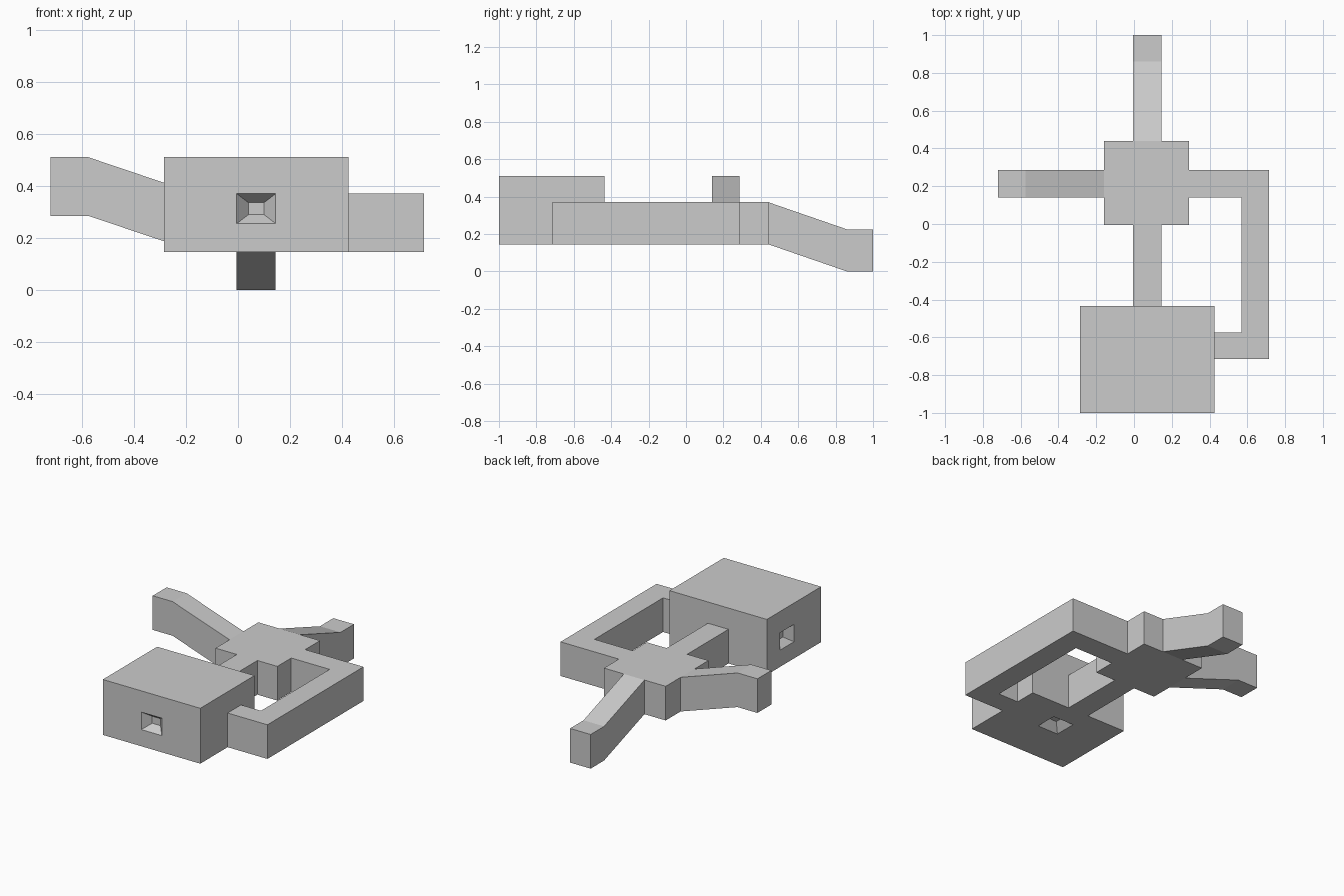
import bpy, bmesh
from math import pi, sqrt
from mathutils import Matrix, Vector

cube = bpy.data.objects.get("Cube")
if cube:
    bpy.data.objects.remove(cube, do_unlink=True)

grey = bpy.data.materials.new("plain_grey")
grey.use_nodes = True
colour = (0.6, 0.6, 0.6, 1)
grey.diffuse_color = colour
grey.node_tree.nodes["Principled BSDF"].inputs["Base Color"].default_value = colour


def finish(name, bm):
    bmesh.ops.recalc_face_normals(bm, faces=bm.faces)
    mesh = bpy.data.meshes.new(name)
    bm.to_mesh(mesh)
    bm.free()
    mesh.materials.append(grey)
    obj = bpy.data.objects.new(name, mesh)
    bpy.context.collection.objects.link(obj)
    return obj


def prism(name, outline, axis, low, high):
    """Extrude a closed 2D outline along one axis, from low to high."""
    bm = bmesh.new()
    verts = []
    for point in outline:
        co = list(point)
        co.insert(axis, low)
        verts.append(bm.verts.new(co))
    face = bm.faces.new(verts)
    grown = bmesh.ops.extrude_face_region(bm, geom=[face])["geom"]
    move = Vector((0, 0, 0))
    move[axis] = high - low
    bmesh.ops.translate(bm, vec=move, verts=[v for v in grown if isinstance(v, bmesh.types.BMVert)])
    return finish(name, bm)


def rect(x0, x1, y0, y1):
    return [(x0, y0), (x1, y0), (x1, y1), (x0, y1)]


def bent_beam(start, bend, end, rise):
    """Side outline of a beam that slopes to the bend and then runs level."""
    line = [(start, 0), (bend, rise), (end, rise)]
    return [(s, BASE + r) for s, r in line] + [(s, DECK + r) for s, r in reversed(line)]


BASE, DECK, ROOF = 0.145, 0.37, 0.51     # main levels
LANE_X = (-0.005, 0.145)                 # centre lane shared by neck and tail
LANE_Y = (0.14, 0.285)                   # cross lane shared by both side arms

# Hub, neck and the two bent arms
prism("hub", rect(-0.16, 0.29, -0.005, 0.44), 2, BASE, DECK)
prism("neck", rect(*LANE_X, -0.435, -0.005), 2, BASE, DECK)
prism("falling_back_arm", bent_beam(0.44, 0.86, 1, -BASE), 0, *LANE_X)
prism("rising_right_arm", bent_beam(-0.16, -0.575, -0.72, ROOF - DECK), 1, *LANE_Y)

# Side passage joining the hub to the block
passage = [(0.29, 0.285), (0.715, 0.285), (0.715, -0.715), (0.425, -0.715),
           (0.425, -0.575), (0.57, -0.575), (0.57, 0.14), (0.29, 0.14)]
prism("left_passage", passage, 2, BASE, DECK)

# Front block with three shallow tapered sockets
block = prism("front_block", rect(-0.285, 0.425, -1, -0.435), 2, BASE, ROOF)
sockets = [
    ((0.07, -1, 0.3125), Matrix.Rotation(-pi / 2, 4, 'X'), (0.15, 0.115)),
    ((-0.285, -0.645, 0.3125), Matrix.Rotation(pi / 2, 4, 'Y'), (0.115, 0.145)),
    ((0.07, -0.645, BASE), Matrix.Identity(4), (0.15, 0.145)),
]
for centre, turn, (width, height) in sockets:
    bm = bmesh.new()
    place = (Matrix.Translation(centre) @ turn @ Matrix.Diagonal((width, height, 1, 1))
             @ Matrix.Translation((0, 0, 0.02)) @ Matrix.Rotation(pi / 4, 4, 'Z'))
    bmesh.ops.create_cone(bm, cap_ends=True, segments=4, radius1=1.12 * sqrt(0.5),
                          radius2=0.4 * sqrt(0.5), depth=0.06, matrix=place)
    cutter = finish("socket_cutter", bm)
    cutter.hide_render = True
    cut = block.modifiers.new("socket", 'BOOLEAN')
    cut.operation = 'DIFFERENCE'
    cut.solver = 'EXACT'
    cut.object = cutter
    bpy.context.view_layer.objects.active = block
    bpy.ops.object.modifier_apply(modifier=cut.name)
    bpy.data.objects.remove(cutter, do_unlink=True)
